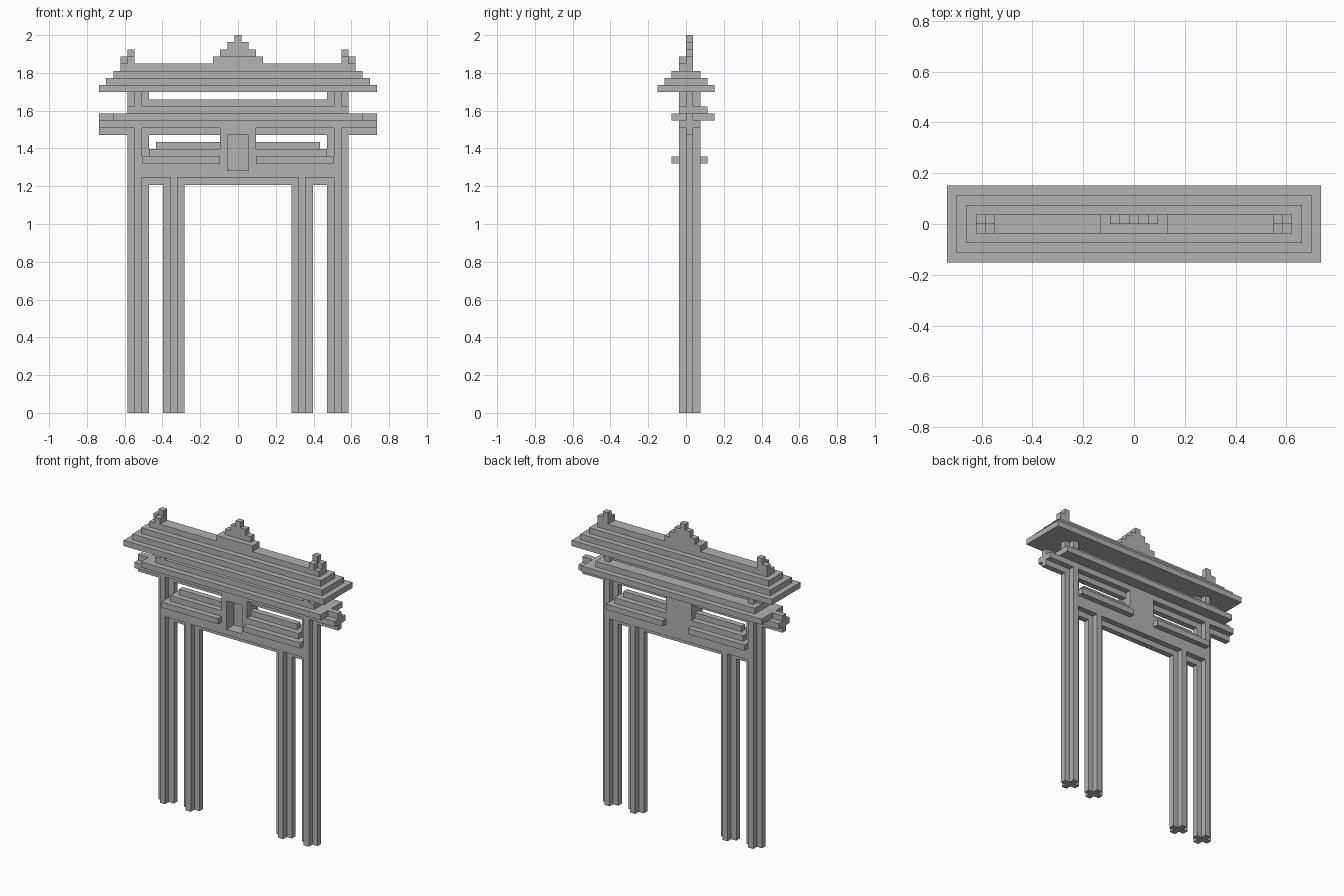
import bpy
import bmesh
from mathutils import Vector

cube = bpy.data.objects.get("Cube")
if cube:
    bpy.data.objects.remove(cube, do_unlink=True)

U = 2 / 53  # one block; all sizes below are in blocks

stone = bpy.data.materials.new("grey_stone")
stone.use_nodes = True
GREY = (0.445, 0.445, 0.445, 1)
stone.diffuse_color = GREY
stone.node_tree.nodes["Principled BSDF"].inputs["Base Color"].default_value = GREY


def part(name, *boxes):
    """One object from boxes given as (x range, y range, z range)."""
    bm = bmesh.new()
    for spans in boxes:
        low = Vector([s[0] for s in spans])
        high = Vector([s[1] for s in spans])
        verts = bmesh.ops.create_cube(bm, size=1)["verts"]
        bmesh.ops.scale(bm, vec=(high - low) * U, verts=verts)
        bmesh.ops.translate(bm, vec=(low + high) / 2 * U, verts=verts)
    mesh = bpy.data.meshes.new(name)
    bm.to_mesh(mesh)
    bm.free()
    mesh.materials.append(stone)
    obj = bpy.data.objects.new(name, mesh)
    bpy.context.collection.objects.link(obj)
    return obj


def pair(name, *boxes):
    """The part on the left (+x) and its mirror on the right."""
    part("left_" + name, *boxes)
    part("right_" + name, *[((-x[1], -x[0]), y, z) for x, y, z in boxes])


def wide(half):
    return (-half, half)


def post(name, x, z):
    """Post with a plus-shaped section, three blocks across."""
    pair(name, ((x - 1.5, x + 1.5), CORE, z), ((x - .5, x + .5), BODY, z))


# Depth ranges shared by most parts
CORE, BODY, REAR = (0, 1), (-1, 2), (1, 2)

# Posts
post("outer_post", 14, (0, 42))
post("inner_post", 9, (0, 33))
post("roof_post", 14, (43, 45))

# Lower beam with its ledges and stepped top
part("lower_beam", (wide(14), CORE, (32, 33)), (wide(14), BODY, (33, 34)))
pair("lower_beam_half", ((1.5, 14), BODY, (34, 36)))
pair("ledge", ((2.5, 13.5), (-2, 3), (35, 36)))
pair("ledge_steps", ((2.5, 12.5), BODY, (36, 37)),
     ((2.5, 11.5), CORE, (37, 38)))

# Central framed panel, open at the front
pair("panel_jamb", ((1.5, 2.5), BODY, (36, 40)))
part("panel_lintel", (wide(1.5), BODY, (39, 40)))
part("panel_back", (wide(1.5), REAR, (34, 39)))

# Upper beam with cross-shaped ends and a cap plate
part("upper_beam", (wide(19.5), CORE, (39, 42)), (wide(19.5), BODY, (40, 41)))
part("cap_plate", (wide(17.5), (-2, 4), (41, 42)))
part("roof_sill", (wide(15.5), (-1, 3), (42, 43)))
part("sill_bar", (wide(13), CORE, (43, 44)))

# Stepped roof, each layer one block smaller all round
for i in range(4):
    part(f"roof_layer_{i + 1}", (wide(19.5 - i), wide(4 - i), (45 + i, 46 + i)))

# Ridge ends and the central crest
pair("ridge_end", ((14.5, 15.5), CORE, (49, 51)),
     ((14.5, 15.5), (-1, 0), (49, 50)), ((15.5, 16.5), CORE, (49, 50)))
part("crest_base", (wide(3.5), wide(1), (49, 50)))
part("crest_steps", *[(wide(2.5 - i), CORE, (50 + i, 51 + i)) for i in range(3)])
